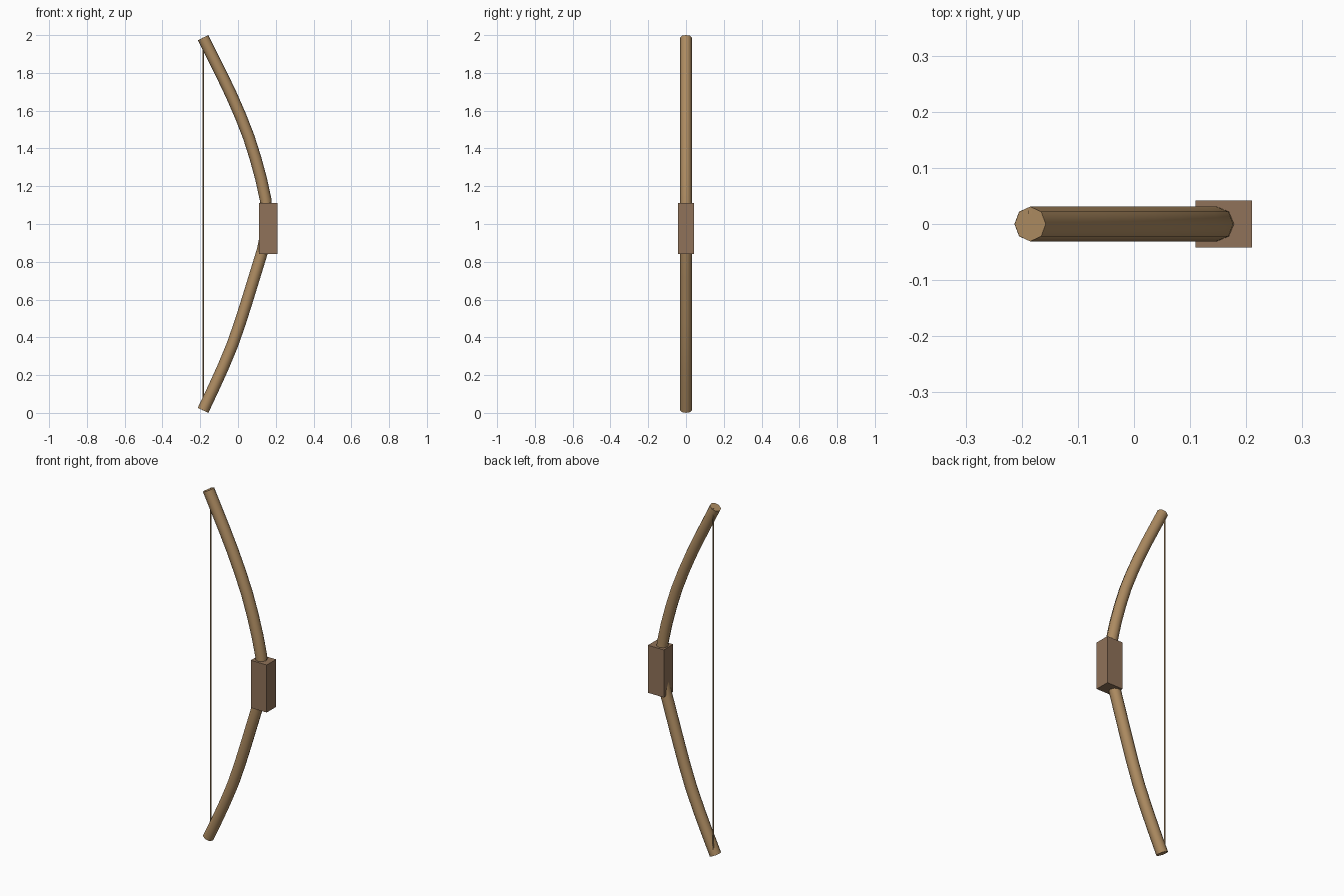
import bpy, bmesh, math
from mathutils import Vector

if "Cube" in bpy.data.objects:
    bpy.data.objects.remove(bpy.data.objects["Cube"])


def material(name, color):
    m = bpy.data.materials.new(name)
    m.diffuse_color = (*color, 1)
    m.use_nodes = True
    m.node_tree.nodes["Principled BSDF"].inputs["Base Color"].default_value = m.diffuse_color
    return m


def sweep(name, path, radius, y, sides, mat):
    """Closed tube along (x, z) points, at a fixed y."""
    pts = [Vector((x, y, z)) for x, z in path]
    bm = bmesh.new()
    rings = []
    for i, p in enumerate(pts):
        t = (pts[min(i + 1, len(pts) - 1)] - pts[max(i - 1, 0)]).normalized()
        n = Vector((t.z, 0, -t.x))
        ring = []
        for k in range(sides):
            a = 2 * math.pi * k / sides
            ring.append(bm.verts.new(p + radius * (math.cos(a) * n + math.sin(a) * Vector((0, 1, 0)))))
        rings.append(ring)
    for a, b in zip(rings, rings[1:]):
        for k in range(sides):
            j = (k + 1) % sides
            bm.faces.new((a[k], a[j], b[j], b[k]))
    bm.faces.new(rings[0])
    bm.faces.new(rings[-1])
    bmesh.ops.recalc_face_normals(bm, faces=bm.faces[:])
    me = bpy.data.meshes.new(name)
    bm.to_mesh(me)
    bm.free()
    me.materials.append(mat)
    ob = bpy.data.objects.new(name, me)
    bpy.context.collection.objects.link(ob)
    bpy.ops.object.select_all(action='DESELECT')
    ob.select_set(True)
    bpy.context.view_layer.objects.active = ob
    bpy.ops.object.shade_smooth_by_angle(angle=math.radians(50))
    return ob


wood = material("wood", (0.42, 0.26, 0.12))
leather = material("leather", (0.28, 0.17, 0.10))

# Curved bow stave, bottom tip to top tip
stave = [(-0.185, 0.0135), (-0.13, 0.13), (-0.08, 0.24), (-0.03, 0.36),
         (0.012, 0.48), (0.05, 0.60), (0.09, 0.73), (0.13, 0.86),
         (0.149, 0.95), (0.152, 1.04), (0.146, 1.13), (0.122, 1.24),
         (0.092, 1.35), (0.057, 1.46), (0.014, 1.57), (-0.034, 1.68),
         (-0.084, 1.785), (-0.134, 1.885), (-0.185, 1.9865)]
sweep("bow_stave", stave, 0.031, 0.0, 8, wood)

# Taut string between the tips
sweep("bow_string", [(-0.185, 0.013), (-0.185, 1.988)], 0.004, 0.021, 8, wood)

# Box grip
bpy.ops.mesh.primitive_cube_add(size=1, location=(0.16, 0, 0.977))
grip = bpy.context.object
grip.name = "grip"
grip.scale = (0.10, 0.084, 0.27)
bpy.ops.object.transform_apply(location=False, rotation=False, scale=True)
grip.data.materials.append(leather)
